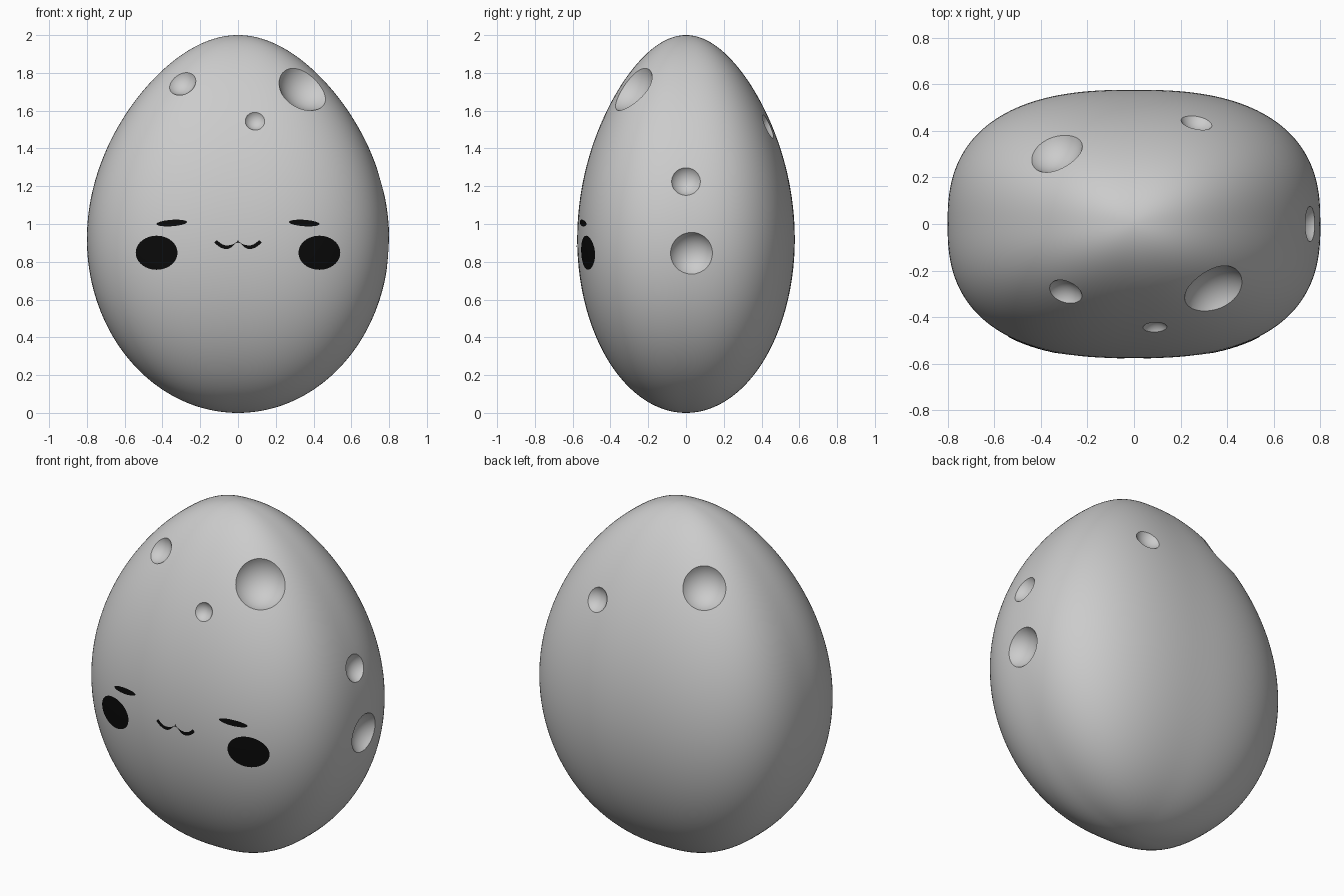
import bpy, bmesh
from math import sin, cos, pi, radians, copysign
from mathutils import Vector, Matrix

if "Cube" in bpy.data.objects:
    bpy.data.objects.remove(bpy.data.objects["Cube"])

A, B, N, ZM = 0.8, 0.576, 2.55, 0.92   # half width, half depth, squareness, widest height


def scale_at(z):
    u = (z - ZM) / (2 - ZM if z > ZM else ZM)
    return max(0, 1 - u * u) ** 0.5 * (1 - (0.16 * u * u if u > 0 else 0))


def normal_at(p):
    f = lambda q: abs(q.x / A) ** N + abs(q.y / B) ** N - scale_at(q.z) ** N
    e = 1e-3
    axes = [Vector((e, 0, 0)), Vector((0, e, 0)), Vector((0, 0, e))]
    return Vector([f(p + a) - f(p - a) for a in axes]).normalized()


def front_point(x, z, lift=0.003):
    y = -B * max(0, scale_at(z) ** N - abs(x / A) ** N) ** (1 / N)
    p = Vector((x, y, z))
    return p + normal_at(p) * lift


def make_object(name, bm):
    me = bpy.data.meshes.new(name)
    bm.to_mesh(me)
    bm.free()
    ob = bpy.data.objects.new(name, me)
    bpy.context.collection.objects.link(ob)
    return ob


# Egg-shaped body with a squarish oval cross-section
bm = bmesh.new()
bmesh.ops.create_uvsphere(bm, u_segments=160, v_segments=96, radius=1)
for v in bm.verts:
    x, y, u = v.co
    z = ZM + u * (2 - ZM if u > 0 else ZM)
    r = (x * x + y * y) ** 0.5
    s = scale_at(z)
    if r < 1e-5:
        v.co = (0, 0, z)
        continue
    px = copysign(abs(x / r) ** (2 / N), x)
    py = copysign(abs(y / r) ** (2 / N), y)
    v.co = (A * s * px, B * s * py, z)
body = make_object("body", bm)

# Crater cutters: rim centre on the surface, rim radius
craters = [
    ((0.345, -0.285, 1.715), 0.142),
    ((-0.295, -0.295, 1.745), 0.078),
    ((0.09, -0.445, 1.545), 0.053),
    ((0.757, 0, 1.225), 0.077),
    ((0.795, 0.03, 0.845), 0.113),
    ((-0.335, 0.31, 1.70), 0.125),
    ((0.27, 0.442, 1.52), 0.074),
]
bm = bmesh.new()
for pos, rim in craters:
    p = Vector(pos)
    R = rim / 0.866
    bmesh.ops.create_icosphere(bm, subdivisions=4, radius=R,
                               matrix=Matrix.Translation(p + normal_at(p) * R * 0.5))
cutter = make_object("crater_cutter", bm)
cutter.hide_render = True

bpy.context.view_layer.objects.active = body
body.select_set(True)
mod = body.modifiers.new("craters", 'BOOLEAN')
mod.operation = 'DIFFERENCE'
mod.solver = 'EXACT'
mod.object = cutter
bpy.ops.object.modifier_apply(modifier=mod.name)
bpy.data.objects.remove(cutter)
bpy.ops.object.shade_smooth_by_angle(angle=radians(30))

# Face markings laid on the surface
black = bpy.data.materials.new("black")
black.diffuse_color = (0.003, 0.003, 0.003, 1)
black.use_nodes = True
black.node_tree.nodes["Principled BSDF"].inputs["Base Color"].default_value = black.diffuse_color


def patch(name, fn, nu, nv):
    bm = bmesh.new()
    g = [[bm.verts.new(front_point(*fn(i / nu, j / nv))) for j in range(nv + 1)]
         for i in range(nu + 1)]
    for i in range(nu):
        for j in range(nv):
            bm.faces.new((g[i][j], g[i + 1][j], g[i + 1][j + 1], g[i][j + 1]))
    bmesh.ops.remove_doubles(bm, verts=bm.verts, dist=1e-5)
    for f in bm.faces:
        f.normal_update()
        if f.normal.y > 0:
            f.normal_flip()
        f.smooth = True
    ob = make_object(name, bm)
    ob.data.materials.append(black)


def oval(name, cx, cz, rx, rz, tilt=0):
    def fn(u, v):
        a, b = rx * u * cos(2 * pi * v), rz * u * sin(2 * pi * v)
        return cx + a * cos(tilt) - b * sin(tilt), cz + a * sin(tilt) + b * cos(tilt)
    patch(name, fn, 6, 48)


for side, label in ((-1, "left"), (1, "right")):
    oval(label + "_eye", side * 0.43, 0.848, 0.11, 0.09)
    oval(label + "_eyebrow", side * 0.35, 1.005, 0.08, 0.017, -side * radians(4))


# Mouth: two joined scallops with an even stroke
def mouth(u, v):
    x = -0.118 + 0.236 * u
    t = (abs(x) - 0.06) / 0.06
    mid = Vector((x, 0.877 + 0.034 * t * t))
    slope = copysign(2 * 0.034 * t / 0.06, x) if t else 0
    slope *= 0 if abs(x) < 1e-6 else 1
    n = Vector((-slope, 1)).normalized()
    q = mid + n * (v - 0.5) * 0.019
    return q.x, q.y


patch("mouth", mouth, 48, 2)
